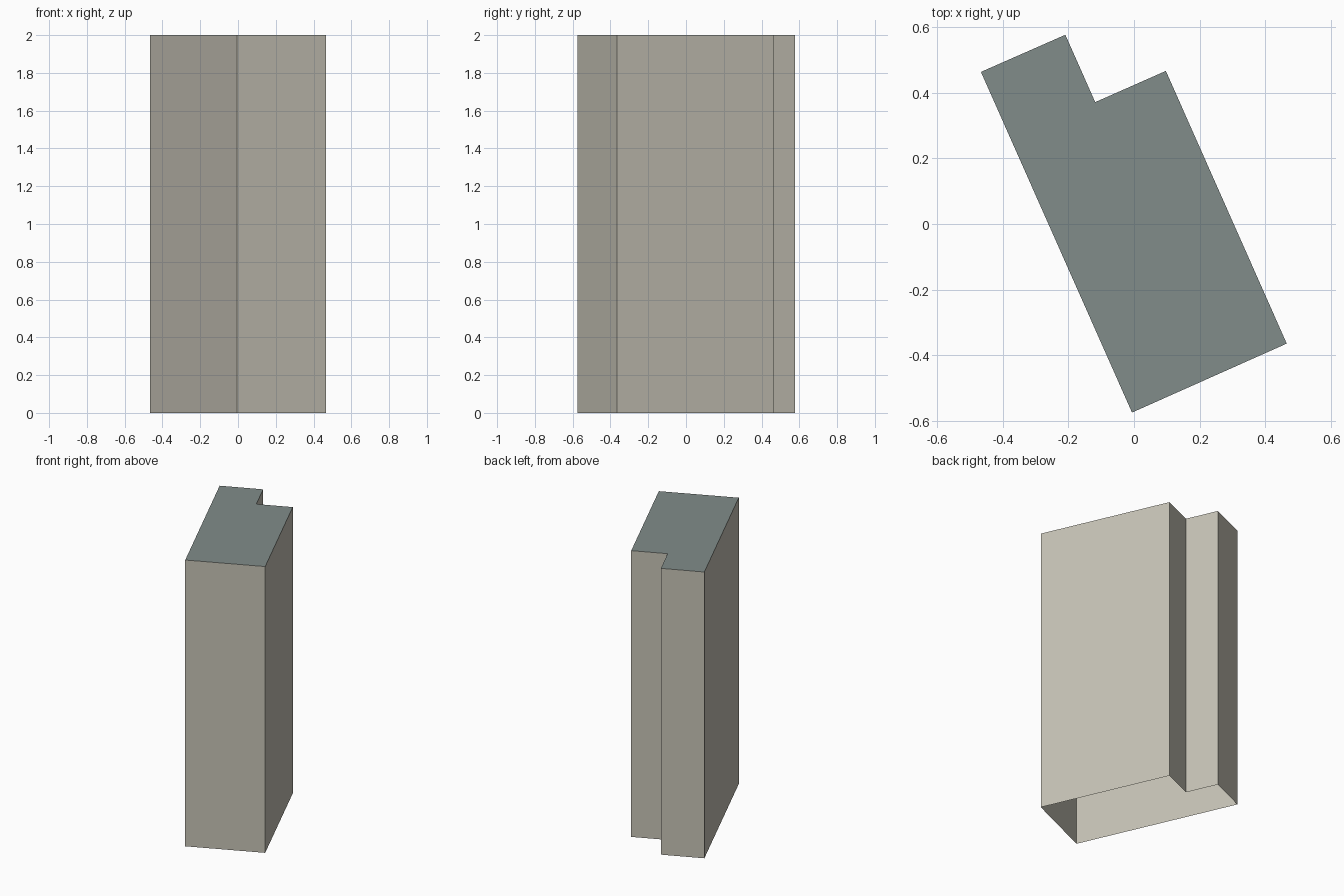
import bpy
import bmesh

cube = bpy.data.objects.get("Cube")
if cube:
    bpy.data.objects.remove(cube, do_unlink=True)

HEIGHT = 2.0
# Floor plan, counter-clockwise from the front corner, with the notch at the back
PLAN = [(-0.006, -0.574), (0.465, -0.364), (0.097, 0.466),
        (-0.118, 0.371), (-0.209, 0.576), (-0.466, 0.463)]


def make_material(name, rgb):
    mat = bpy.data.materials.new(name)
    mat.use_nodes = True
    colour = (*rgb, 1.0)
    mat.diffuse_color = colour
    mat.node_tree.nodes["Principled BSDF"].inputs["Base Color"].default_value = colour
    return mat


def make_object(name, bm, mat):
    mesh = bpy.data.meshes.new(name)
    bm.to_mesh(mesh)
    bm.free()
    mesh.materials.append(mat)
    obj = bpy.data.objects.new(name, mesh)
    bpy.context.collection.objects.link(obj)
    return obj


def ring(bm, z):
    return [bm.verts.new((x, y, z)) for x, y in PLAN]


# Outer walls, open underneath
bm = bmesh.new()
low, high = ring(bm, 0.0), ring(bm, HEIGHT)
for i in range(len(PLAN)):
    j = (i + 1) % len(PLAN)
    bm.faces.new((low[i], low[j], high[j], high[i]))
make_object("walls", bm, make_material("warm beige wall", (0.56, 0.54, 0.462)))

# Flat roof
bm = bmesh.new()
bm.faces.new(ring(bm, HEIGHT))
make_object("flat_roof", bm, make_material("grey green roof", (0.218, 0.262, 0.254)))
